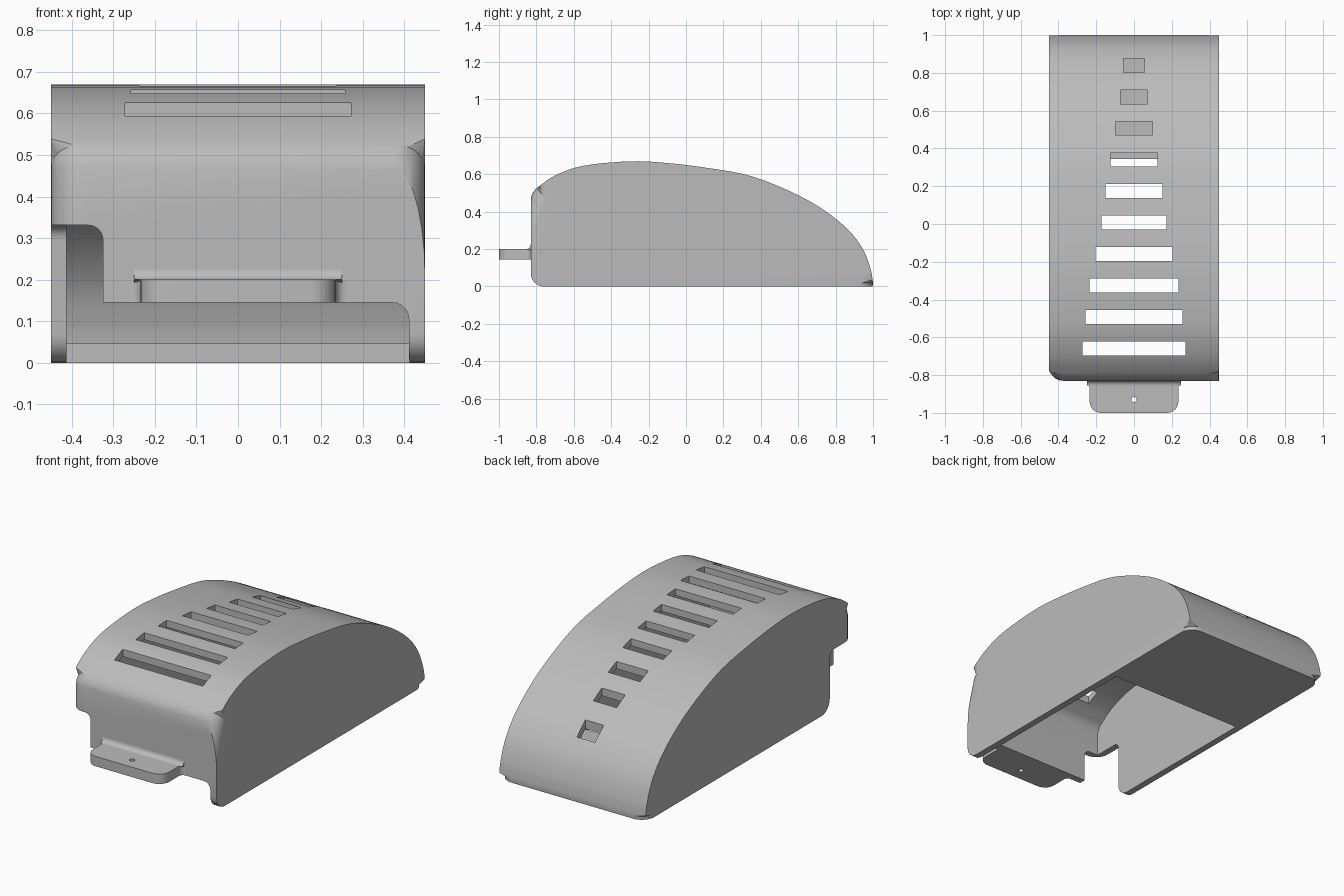
import bpy, bmesh, math
from mathutils import Vector

cube = bpy.data.objects.get("Cube")
if cube:
    bpy.data.objects.remove(cube, do_unlink=True)

grey = bpy.data.materials.new("plain grey")
grey.use_nodes = True
colour = (0.5, 0.5, 0.5, 1)
grey.diffuse_color = colour
grey.node_tree.nodes["Principled BSDF"].inputs["Base Color"].default_value = colour


def place(axis, a, b, t):
    """Map a 2D outline point and a depth along the axis to 3D."""
    return {"x": (t, a, b), "y": (a, t, b), "z": (a, b, t)}[axis]


def add_prism(bm, outline, axis, lo, hi):
    rings = [[bm.verts.new(place(axis, a, b, t)) for a, b in outline] for t in (lo, hi)]
    bm.faces.new(rings[0])
    bm.faces.new(rings[1])
    n = len(outline)
    for i in range(n):
        j = (i + 1) % n
        bm.faces.new((rings[0][i], rings[0][j], rings[1][j], rings[1][i]))


def finish(bm, name):
    bmesh.ops.recalc_face_normals(bm, faces=bm.faces)
    mesh = bpy.data.meshes.new(name)
    bm.to_mesh(mesh)
    bm.free()
    mesh.materials.append(grey)
    obj = bpy.data.objects.new(name, mesh)
    bpy.context.collection.objects.link(obj)
    return obj


def prism(name, outline, axis, lo, hi):
    bm = bmesh.new()
    add_prism(bm, outline, axis, lo, hi)
    return finish(bm, name)


def activate(obj):
    bpy.ops.object.select_all(action="DESELECT")
    obj.select_set(True)
    bpy.context.view_layer.objects.active = obj


def cut(target, cutter):
    cutter.hide_render = True
    mod = target.modifiers.new("cut", "BOOLEAN")
    mod.operation = "DIFFERENCE"
    mod.solver = "EXACT"
    mod.object = cutter
    activate(target)
    bpy.ops.object.modifier_apply(modifier=mod.name)
    bpy.data.objects.remove(cutter, do_unlink=True)


def arc(cx, cy, r, start, end, steps=6):
    angles = [math.radians(start + (end - start) * i / steps) for i in range(steps + 1)]
    return [(cx + r * math.cos(a), cy + r * math.sin(a)) for a in angles]


def smooth_path(points, steps=5):
    """Catmull-Rom curve through the points."""
    p = [Vector(q) for q in points]
    p = [2 * p[0] - p[1]] + p + [2 * p[-1] - p[-2]]
    out = []
    for a, b, c, d in zip(p, p[1:], p[2:], p[3:]):
        for i in range(steps):
            t = i / steps
            out.append(0.5 * (2 * b + (c - a) * t + (2 * a - 5 * b + 4 * c - d) * t * t
                              + (3 * b - a - 3 * c + d) * t ** 3))
    return out + [p[-2]]


# Side outline of the shell
HALF, FRONT, WALL = 0.45, -0.83, 0.038
crown = smooth_path([(-0.8, 0.525), (-0.7, 0.593), (-0.55, 0.645), (-0.3, 0.669), (-0.1, 0.66),
                     (0.12, 0.633), (0.33, 0.595), (0.52, 0.525), (0.7, 0.433), (0.85, 0.32),
                     (0.94, 0.21), (0.985, 0.1), (1.0, 0.02)])
outer = [Vector((FRONT, 0.0)), Vector((FRONT, 0.47)), Vector((-0.822, 0.497))] + crown
outer.append(Vector((0.998, 0.0)))

# Shell body with rounded side edges; the left front upright stays sharp
bm = bmesh.new()
add_prism(bm, outer, "x", -HALF, HALF)
edges = []
for e in bm.edges:
    a, b = (v.co for v in e.verts)
    bottom = max(a.z, b.z) < 0.001
    left_front = a.x > 0 and max(a.y, b.y) < FRONT + 0.001
    if abs(a.x - b.x) < 0.001 and not bottom and not left_front:
        edges.append(e)
bmesh.ops.bevel(bm, geom=edges, offset=0.075, segments=7, profile=0.5,
                affect="EDGES", clamp_overlap=False)
shell = finish(bm, "cover_shell")

# Hollow interior, leaving a floor at the back
inner = [(FRONT + WALL, -0.1), (FRONT + WALL, 0.46)]
for before, here, after in zip(outer[2:], outer[3:], outer[4:]):
    along = (after - before).normalized()
    point = here + WALL * Vector((along.y, -along.x))
    if point.x > FRONT + WALL + 0.005 and point.y > 0.06:
        inner.append(tuple(point))
inner += [(inner[-1][0] + 0.004, 0.047), (0.345, 0.047), (0.345, -0.1)]
cut(shell, prism("cavity_cutter", inner, "x", -0.413, 0.413))

# Front opening and the taller notch beside it
opening = [(-0.6, -0.1), (0.411, -0.1)] + arc(0.371, 0.105, 0.04, 0, 90) + [(-0.6, 0.145)]
cut(shell, prism("opening_cutter", opening, "y", -0.95, -0.7))
notch = [(-0.6, -0.1), (-0.325, -0.1)] + arc(-0.36, 0.296, 0.035, 0, 90) + [(-0.6, 0.331)]
cut(shell, prism("notch_cutter", notch, "y", -0.95, -0.71))

# Notch running back along the right wall, with rounded corners
side = ([(-0.95, -0.1), (-0.55, -0.1)] + arc(-0.55, 0.07, 0.07, 270, 180)
        + arc(-0.655, 0.296, 0.035, 0, 90) + [(-0.95, 0.331)])
cut(shell, prism("side_notch_cutter", side, "x", -0.6, -0.4))

# Rounded lower front corner of the left wall
corner = [(-0.95, -0.1), (-0.76, -0.1)] + arc(-0.76, 0.07, 0.07, 270, 180) + [(-0.95, 0.07)]
cut(shell, prism("corner_cutter", corner, "x", 0.38, 0.6))

# Row of vents, narrowing towards the back
half_widths = [0.272, 0.257, 0.236, 0.203, 0.172, 0.15, 0.125, 0.098, 0.072, 0.056]
bm = bmesh.new()
for i, w in enumerate(half_widths):
    y = -0.66 + i * 0.1667
    h = 0.037
    add_prism(bm, [(-w, y - h), (w, y - h), (w, y + h), (-w, y + h)], "z", 0.1, 0.9)
cut(shell, finish(bm, "vent_cutter"))

# Mounting tab with rounded tips, flared root and screw hole
half_tab = [(0.26, -0.81)] + arc(0.26, -0.855, 0.025, 90, 180) + arc(0.175, -0.94, 0.06, 0, -90)
tab_outline = half_tab + [(-x, y) for x, y in reversed(half_tab)]
tab = prism("mounting_tab", tab_outline, "z", 0.145, 0.2)
cut(tab, prism("hole_cutter", arc(0, -0.93, 0.014, 0, 345, 23), "z", 0.1, 0.3))

# Cove where the tab meets the front wall
cove = [(-0.82, 0.19)] + arc(-0.855, 0.225, 0.025, 270, 360) + [(-0.82, 0.225)]
cove_obj = prism("tab_root_cove", cove, "x", -0.25, 0.25)

for obj in (shell, tab, cove_obj):
    activate(obj)
    bpy.ops.object.shade_smooth_by_angle(angle=math.radians(30))
